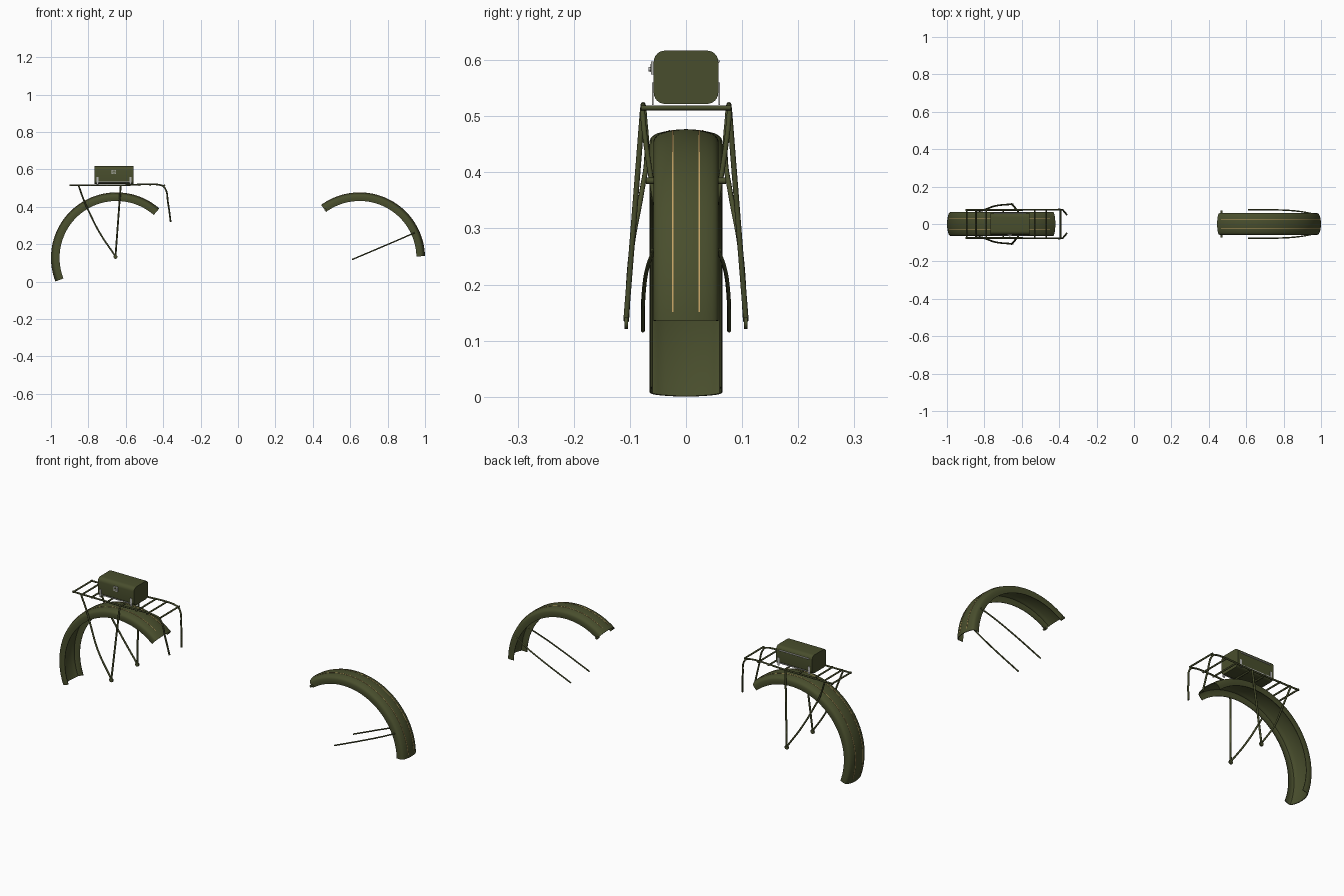
import bpy, bmesh, math
from mathutils import Vector

if "Cube" in bpy.data.objects:
    bpy.data.objects.remove(bpy.data.objects["Cube"])


def material(name, rgb):
    m = bpy.data.materials.new(name)
    m.diffuse_color = (*rgb, 1)
    m.use_nodes = True
    m.node_tree.nodes["Principled BSDF"].inputs["Base Color"].default_value = m.diffuse_color
    return m


OLIVE = material("olive paint", (0.066, 0.076, 0.026))
GOLD = material("gold pinstripe", (0.55, 0.36, 0.13))
STEEL = material("pale steel", (0.48, 0.48, 0.46))


def finish(obj, mat, angle=35):
    obj.data.materials.clear()
    obj.data.materials.append(mat)
    bpy.ops.object.select_all(action='DESELECT')
    obj.select_set(True)
    bpy.context.view_layer.objects.active = obj
    bpy.ops.object.shade_smooth_by_angle(angle=math.radians(angle))
    return obj


def sweep(name, profile, cx, a0, a1, mat, steps=56):
    """Sweep a closed (y, radius) profile round the wheel axle."""
    bm = bmesh.new()
    rings = []
    for i in range(steps + 1):
        a = math.radians(a0 + (a1 - a0) * i / steps)
        rings.append([bm.verts.new((cx + r * math.cos(a), y, AXLE_Z + r * math.sin(a)))
                      for y, r in profile])
    n = len(profile)
    for p, q in zip(rings, rings[1:]):
        for j in range(n):
            k = (j + 1) % n
            bm.faces.new((p[j], p[k], q[k], q[j]))
    bm.faces.new(rings[0])
    bm.faces.new(rings[-1])
    bmesh.ops.recalc_face_normals(bm, faces=bm.faces)
    me = bpy.data.meshes.new(name)
    bm.to_mesh(me)
    bm.free()
    obj = bpy.data.objects.new(name, me)
    bpy.context.collection.objects.link(obj)
    return finish(obj, mat)


def tube(name, points, radius, mat=OLIVE, smooth=True):
    cu = bpy.data.curves.new(name, 'CURVE')
    cu.dimensions = '3D'
    cu.bevel_depth = radius
    cu.bevel_resolution = 2
    cu.resolution_u = 8
    cu.use_fill_caps = True
    sp = cu.splines.new('BEZIER')
    sp.bezier_points.add(len(points) - 1)
    for bp, co in zip(sp.bezier_points, points):
        bp.co = co
        bp.handle_left_type = bp.handle_right_type = 'AUTO' if smooth else 'VECTOR'
    obj = bpy.data.objects.new(name, cu)
    bpy.context.collection.objects.link(obj)
    bpy.ops.object.select_all(action='DESELECT')
    obj.select_set(True)
    bpy.context.view_layer.objects.active = obj
    bpy.ops.object.convert(target='MESH')
    return finish(bpy.context.object, mat, 50)


def box(name, center, size, mat, bevel=0.0):
    bpy.ops.mesh.primitive_cube_add(size=1, location=center)
    obj = bpy.context.object
    obj.name = name
    obj.scale = size
    bpy.ops.object.transform_apply(location=False, rotation=False, scale=True)
    if bevel:
        # round only the edges that run along x
        bm = bmesh.new()
        bm.from_mesh(obj.data)
        edges = [e for e in bm.edges
                 if abs((e.verts[0].co - e.verts[1].co).normalized().x) > 0.9]
        bmesh.ops.bevel(bm, geom=edges, offset=bevel, segments=6, profile=0.5,
                        affect='EDGES')
        bm.to_mesh(obj.data)
        bm.free()
    return finish(obj, mat)


AXLE_Z, R = 0.127, 0.35


def crown(y, w):
    """Radius of the fender's outer surface at offset y."""
    return R - 0.012 * (y / w) ** 2


def fender(name, cx, w, a0, a1, stripe_y, s0, s1):
    # shallow crown, rounded shoulders, side skirts, thin shell
    half = [(w * t, crown(w * t, w)) for t in (0, 0.2, 0.4, 0.6, 0.8)]
    half += [(w * 0.9, R - 0.0115), (w * 0.96, R - 0.015), (w, R - 0.021),
             (w, R - 0.034), (w * 0.97, R - 0.046)]
    outer = [(-y, r) for y, r in reversed(half[1:])] + half
    inner = [(y * 0.955, r - 0.003 if abs(y) < w * 0.95 else r) for y, r in reversed(outer)]
    sweep(name, outer + inner, cx, a0, a1, OLIVE)
    for side in (-1, 1):
        y, r = side * stripe_y, crown(stripe_y, w)
        d = 0.0013
        sweep(name + "_pinstripe", [(y - d, r - 0.001), (y - d, r + 0.0009),
                                    (y + d, r + 0.0009), (y + d, r - 0.001)],
              cx, s0, s1, GOLD)


# Fenders
fender("rear_fender", -0.65, 0.065, 49, 201.2, 0.03, 55, 197)
fender("front_fender", 0.65, 0.058, 1.5, 126, 0.024, 4, 122)

RACK_Z, RACK_Y = 0.515, 0.075
for s in (-1, 1):
    # Front fender stay and rear-end bolt
    tube("front_stay", [(0.61, s * 0.077, 0.118), (0.78, s * 0.075, 0.19),
                        (0.88, s * 0.068, 0.233), (0.945, s * 0.057, 0.262)], 0.0036)
    tube("front_fender_bolt", [(0.468, s * 0.052, 0.385), (0.468, s * 0.071, 0.385)],
         0.006, smooth=False)
    # Rack side rail, bent down at the front
    tube("rack_rail", [(-0.9, s * RACK_Y, RACK_Z), (-0.65, s * RACK_Y, RACK_Z),
                       (-0.41, s * 0.077, RACK_Z), (-0.392, s * 0.077, 0.502),
                       (-0.374, s * 0.067, 0.42), (-0.36, s * 0.05, 0.32)], 0.0045)
    # Rack struts down to the axle
    tube("rack_straight_strut", [(-0.655, s * 0.107, 0.135),
                                 (-0.627, s * 0.077, RACK_Z)], 0.0048, smooth=False)
    tube("rack_curved_strut", [(-0.655, s * 0.106, 0.135), (-0.74, s * 0.097, 0.262),
                               (-0.795, s * 0.078, 0.37), (-0.82, s * 0.07, 0.425),
                               (-0.853, s * 0.075, RACK_Z)], 0.0045)
    # Axle eyelet
    tube("axle_eyelet", [(-0.655, s * 0.103, 0.132), (-0.655, s * 0.110, 0.132)],
         0.011, smooth=False)

# Rack cross bars
for x in (-0.895, -0.845, -0.79, -0.70, -0.62, -0.53, -0.47, -0.393):
    tube("rack_cross_bar", [(x, -0.08, RACK_Z), (x, 0.08, RACK_Z)], 0.0043, smooth=False)

# Tool case
CX = -0.663
box("tool_case", (CX, 0, 0.5695), (0.208, 0.115, 0.095), OLIVE, 0.02)
for s in (-1, 1):
    # Upright mounting tabs joined by a lower strip
    for x in (CX - 0.088, CX + 0.088):
        box("case_tab", (x, s * 0.0595, 0.54), (0.011, 0.003, 0.04), STEEL)
    box("case_strip", (CX, s * 0.0595, 0.533), (0.17, 0.003, 0.004), STEEL)
# Latch plate, knob and rear hinge
box("case_latch", (CX, -0.0595, 0.586), (0.024, 0.005, 0.024), STEEL)
box("latch_inset", (CX, -0.0622, 0.586), (0.014, 0.002, 0.014), OLIVE)
tube("latch_knob", [(CX, -0.06, 0.584), (CX, -0.067, 0.584)], 0.004, STEEL, False)
tube("case_hinge", [(CX - 0.085, 0.0575, 0.598), (CX + 0.085, 0.0575, 0.598)],
     0.003, STEEL, False)
